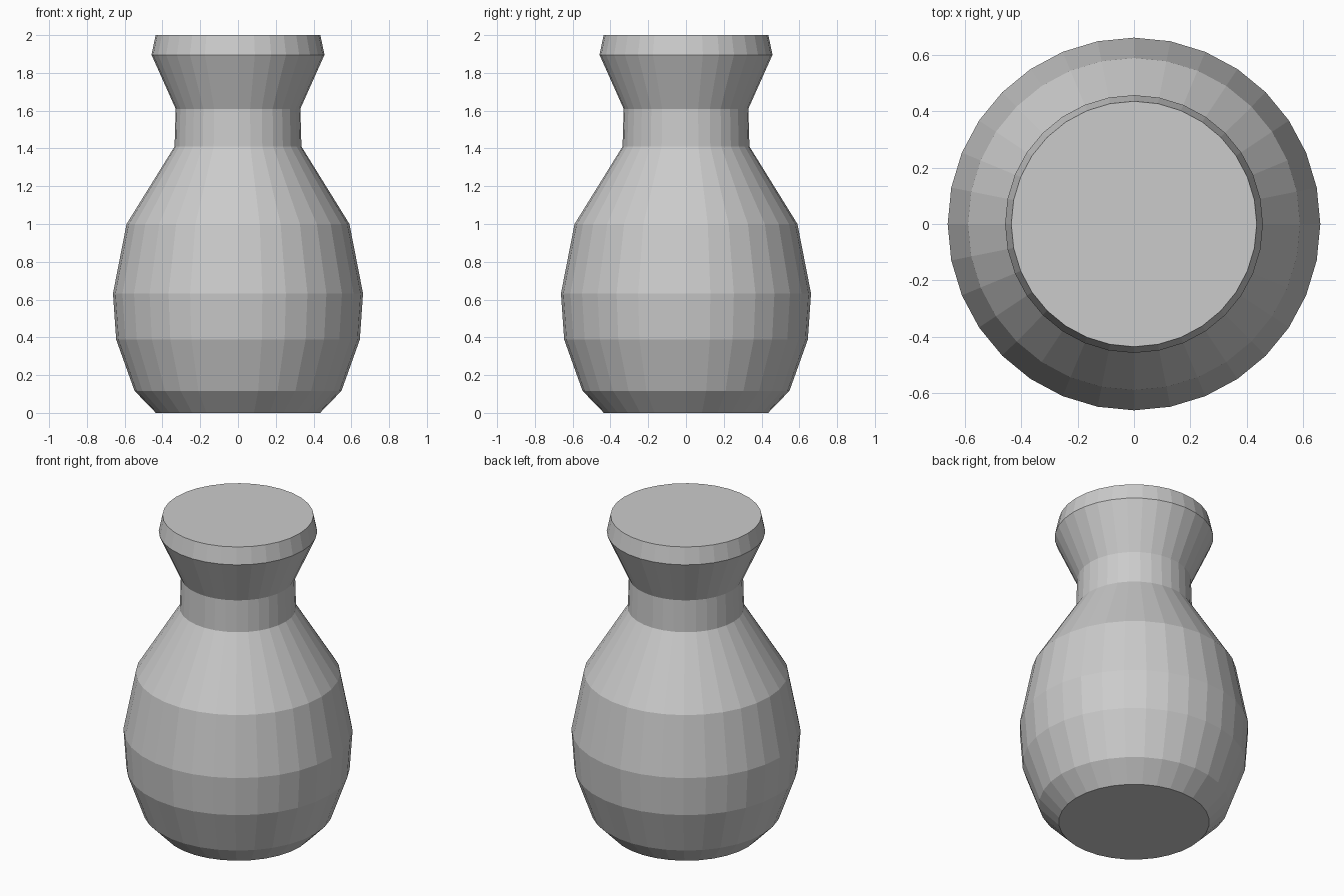
import bpy, bmesh
from math import cos, sin, tau

if "Cube" in bpy.data.objects:
    bpy.data.objects.remove(bpy.data.objects["Cube"])

SIDES = 32

# Vase outline as (radius, height), bottom to top
PROFILE = [
    (0.435, 0.0), (0.548, 0.117), (0.645, 0.388), (0.662, 0.632), (0.59, 1.0),
    (0.336, 1.41), (0.33, 1.61), (0.458, 1.896), (0.436, 2.0),
]


def lathe(name, profile, sides):
    bm = bmesh.new()
    rings = [[bm.verts.new((r * cos(tau * i / sides), r * sin(tau * i / sides), z))
              for i in range(sides)] for r, z in profile]
    # Side walls
    for low, high in zip(rings, rings[1:]):
        for i in range(sides):
            j = (i + 1) % sides
            bm.faces.new((low[i], low[j], high[j], high[i]))
    # Flat base and closed top
    bm.faces.new(rings[0][::-1])
    bm.faces.new(rings[-1])
    mesh = bpy.data.meshes.new(name)
    bm.to_mesh(mesh)
    bm.free()
    obj = bpy.data.objects.new(name, mesh)
    bpy.context.collection.objects.link(obj)
    return obj


lathe("vase", PROFILE, SIDES)
